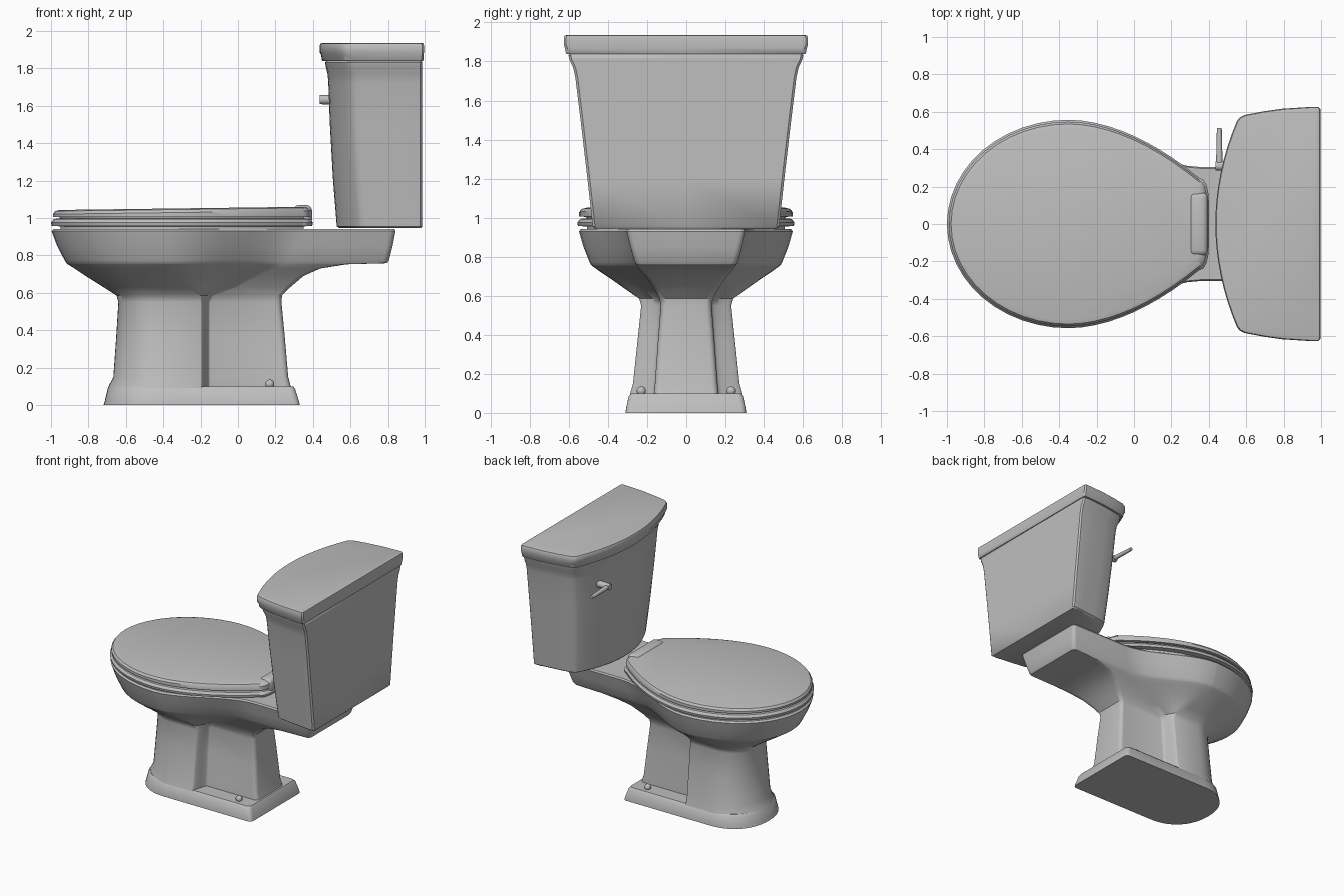
import bpy, bmesh, math
from mathutils import Matrix, Vector

cube = bpy.data.objects.get("Cube")
if cube:
    bpy.data.objects.remove(cube, do_unlink=True)

# One glazed ceramic colour
ceramic = bpy.data.materials.new("grey_ceramic")
ceramic.use_nodes = True
colour = (0.52, 0.52, 0.52, 1)
ceramic.diffuse_color = colour
ceramic.node_tree.nodes["Principled BSDF"].inputs["Base Color"].default_value = colour


def finish(name, bm, angle=35):
    bmesh.ops.recalc_face_normals(bm, faces=bm.faces)
    mesh = bpy.data.meshes.new(name)
    bm.to_mesh(mesh)
    bm.free()
    mesh.materials.append(ceramic)
    ob = bpy.data.objects.new(name, mesh)
    bpy.context.collection.objects.link(ob)
    bpy.ops.object.select_all(action="DESELECT")
    ob.select_set(True)
    bpy.context.view_layer.objects.active = ob
    bpy.ops.object.shade_smooth_by_angle(angle=math.radians(angle))
    return ob


def loft(name, rings, angle=35, lift=lambda x, z: 0):
    """Skin (z, half outline) rings, mirrored over y, with both ends capped."""
    bm = bmesh.new()
    loops = []
    for z, half in rings:
        pts = half + [(x, -y) for x, y in half[-2:0:-1]]
        loops.append([bm.verts.new((x, y, z + lift(x, z))) for x, y in pts])
    n = len(loops[0])
    for a, b in zip(loops, loops[1:]):
        for i in range(n):
            j = (i + 1) % n
            bm.faces.new((a[i], a[j], b[j], b[i]))
    bm.faces.new(loops[0][::-1])
    bm.faces.new(loops[-1])
    return finish(name, bm, angle)


def smooth(t):
    return t * t * (3 - 2 * t)


def egg(xf, xa, w, xb, xs, wn, xr, ease=smooth, rx=0.03, ry=0.03, power=2.0):
    """Half outline: round nose, straight run, narrowing to a neck, squared end."""
    pts = []
    for i in range(13):
        a = math.pi / 2 * i / 12
        pts.append((xa - (xa - xf) * math.cos(a) ** (2 / power),
                    w * math.sin(a) ** (2 / power)))
    pts[0] = (xf, 0)
    for i in range(11):
        t = i / 10
        pts.append((xb + (xs - xb) * t + 0.0005, w + (wn - w) * ease(t)))
    for i in range(5):
        a = math.pi / 2 * i / 4
        pts.append((xr - rx + rx * math.sin(a), wn - ry + ry * math.cos(a)))
    return pts + [(xr, 0)]


# Bowl, rear shelf and pedestal as one skin
body = [
    (0.08, (-0.70, -0.42, 0.29, -0.20, -0.15, 0.165, 0.285)),
    (0.105, (-0.69, -0.42, 0.285, -0.20, -0.15, 0.165, 0.28)),
    (0.15, (-0.667, -0.42, 0.272, -0.20, -0.15, 0.16, 0.268)),
    (0.36, (-0.652, -0.42, 0.25, -0.20, -0.15, 0.145, 0.25)),
    (0.55, (-0.64, -0.42, 0.23, -0.20, -0.15, 0.13, 0.232)),
    (0.585, (-0.65, -0.42, 0.24, -0.21, -0.13, 0.137, 0.235)),
    (0.63, (-0.72, -0.40, 0.305, -0.27, 0.0, 0.16, 0.28)),
    (0.69, (-0.815, -0.38, 0.39, -0.32, 0.12, 0.20, 0.35)),
    (0.73, (-0.875, -0.36, 0.45, -0.34, 0.20, 0.235, 0.44)),
    (0.752, (-0.91, -0.35, 0.48, -0.35, 0.24, 0.252, 0.58)),
    (0.758, (-0.917, -0.35, 0.487, -0.35, 0.25, 0.255, 0.795)),
    (0.775, (-0.928, -0.35, 0.495, -0.35, 0.26, 0.265, 0.806)),
    (0.85, (-0.967, -0.35, 0.525, -0.35, 0.31, 0.285, 0.825)),
    (0.93, (-0.997, -0.35, 0.548, -0.35, 0.35, 0.305, 0.84)),
    (0.942, (-0.985, -0.35, 0.538, -0.35, 0.35, 0.298, 0.832)),
]
loft("bowl_and_pedestal", [(z, egg(*p)) for z, p in body], 40)


# Floor plinth, full width to the back
def plinth(z, xf, w, xr):
    return z, egg(xf, -0.42, w, -0.20, 0.0, w, xr, power=2.2)


loft("plinth", [plinth(0, -0.72, 0.31, 0.33), plinth(0.02, -0.713, 0.308, 0.325),
                plinth(0.085, -0.697, 0.294, 0.305), plinth(0.1, -0.685, 0.28, 0.295)])


# Seat and lid share one outline, shrunk by an inset
def seat_ring(z, d):
    return z, egg(-1.0 + d, -0.35, 0.557 - d, -0.35, 0.35, 0.245 - d, 0.4 - d,
                  ease=lambda t: t ** 1.85, rx=0.045, ry=0.12)


loft("seat", [seat_ring(0.94, 0.05), seat_ring(0.955, 0.05), seat_ring(0.957, 0.004),
              seat_ring(0.975, 0.0), seat_ring(0.993, 0.014), seat_ring(0.996, 0.03)])
loft("seat_lid", [seat_ring(0.99, 0.05), seat_ring(1.004, 0.045), seat_ring(1.006, 0.01),
                  seat_ring(1.02, 0.01), seat_ring(1.036, 0.022), seat_ring(1.042, 0.045)],
     lift=lambda x, z: 0.013 * (x + 1) if z > 1.01 else 0)


def box(name, centre, size, bevel):
    bm = bmesh.new()
    bmesh.ops.create_cube(bm, size=1, matrix=Matrix.Translation(centre)
                          @ Matrix.Diagonal((*size, 1)))
    bmesh.ops.bevel(bm, geom=bm.edges[:], offset=bevel, segments=3,
                    profile=0.5, affect="EDGES")
    return finish(name, bm)


# Raised hinge roll at the back of the lid
box("hinge_cover", (0.345, 0, 1.015), (0.1, 0.34, 0.108), 0.03)


# Tank: flat back, slightly flared sides, bowed front
def tank_ring(z, xf, w, xr):
    pts = [(xf + 0.115 * (t * 0.88 / 8) ** 2 / 0.88 ** 2, w * 0.88 * t / 8) for t in range(9)]
    pts += [(xf + 0.13, w * 0.91), (xf + 0.155, w * 0.93), (xf + 0.25, w * 0.96),
            (xf + 0.36, w * 0.985), (xr - 0.05, w), (xr - 0.01, w),
            (xr, w - 0.012), (xr, 0)]
    return z, pts


loft("tank", [tank_ring(*r) for r in (
    (0.945, 0.54, 0.465, 0.98), (0.955, 0.527, 0.478, 0.987),
    (1.2, 0.507, 0.505, 0.987), (1.5, 0.49, 0.54, 0.987),
    (1.72, 0.482, 0.567, 0.987), (1.77, 0.478, 0.578, 0.987),
    (1.81, 0.468, 0.597, 0.987), (1.832, 0.465, 0.602, 0.987),
    (1.845, 0.475, 0.592, 0.98))])

loft("tank_lid", [tank_ring(*r) for r in (
    (1.838, 0.452, 0.61, 0.99), (1.845, 0.447, 0.616, 0.994),
    (1.87, 0.444, 0.62, 0.995), (1.885, 0.435, 0.626, 0.996),
    (1.92, 0.435, 0.626, 0.996), (1.932, 0.44, 0.622, 0.993),
    (1.936, 0.455, 0.608, 0.982))])


# Flush lever: round pivot and tapered arm
def rod(name, start, end, r1, r2):
    a, b = Vector(start), Vector(end)
    turn = (b - a).to_track_quat("Z", "Y").to_matrix().to_4x4()
    bm = bmesh.new()
    bmesh.ops.create_cone(bm, cap_ends=True, segments=20, radius1=r1, radius2=r2,
                          depth=(b - a).length,
                          matrix=Matrix.Translation((a + b) / 2) @ turn)
    return finish(name, bm)


rod("lever_pivot", (0.54, 0.31, 1.632), (0.437, 0.31, 1.632), 0.026, 0.024)
rod("lever_arm", (0.456, 0.295, 1.632), (0.456, 0.512, 1.625), 0.018, 0.013)

# Domed floor bolt caps on the plinth
for side, label in ((1, "left"), (-1, "right")):
    bm = bmesh.new()
    bmesh.ops.create_uvsphere(bm, u_segments=16, v_segments=10, radius=0.024,
                              matrix=Matrix.Translation((0.17, side * 0.23, 0.112)))
    finish("bolt_cap_" + label, bm)
